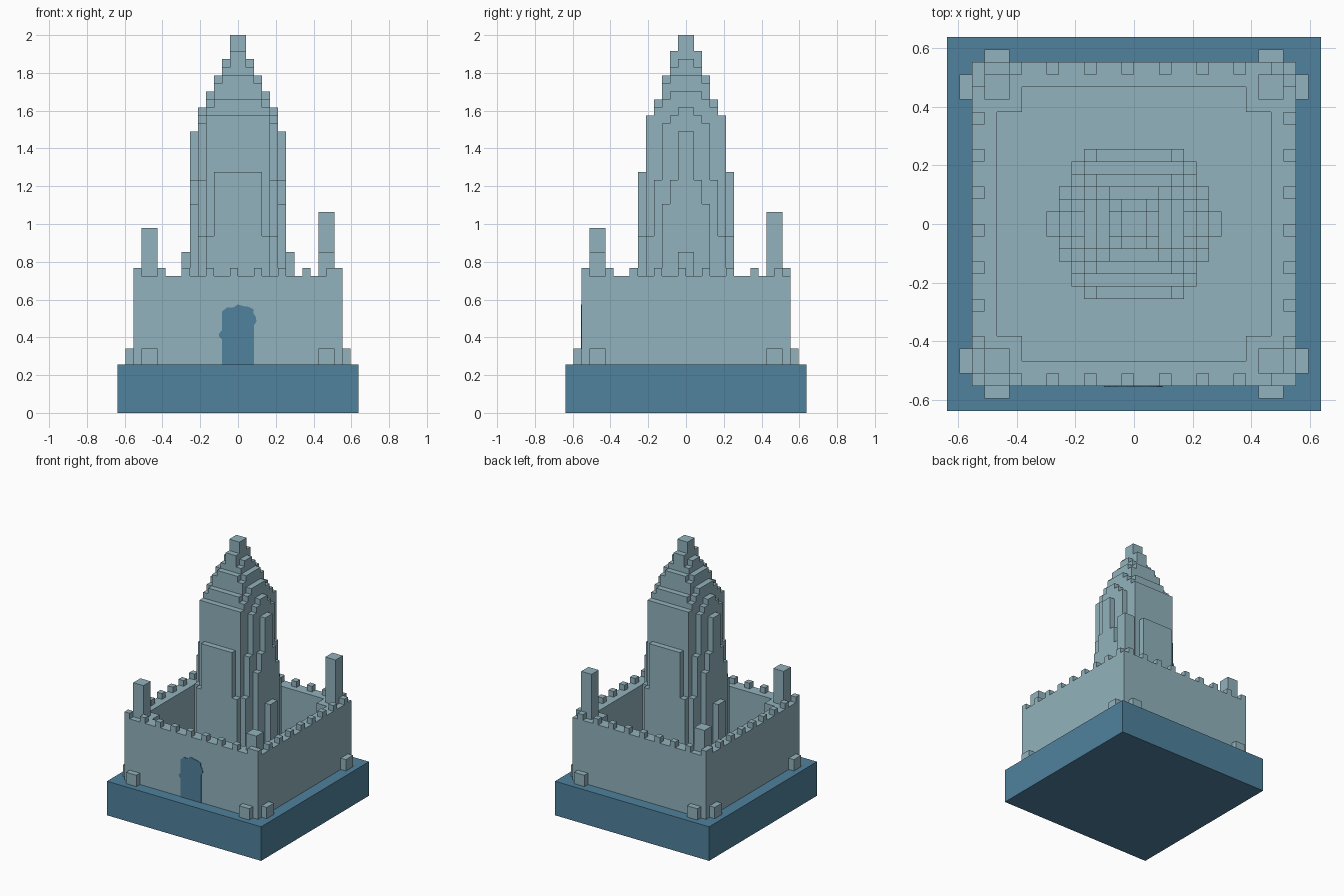
import bpy, bmesh, math

if "Cube" in bpy.data.objects:
    bpy.data.objects.remove(bpy.data.objects["Cube"])

U = 2 / 47  # one block


def material(name, rgb):
    m = bpy.data.materials.new(name)
    m.use_nodes = True
    m.diffuse_color = (*rgb, 1)
    m.node_tree.nodes["Principled BSDF"].inputs["Base Color"].default_value = (*rgb, 1)
    return m


stone = material("pale stone", (0.29, 0.45, 0.51))
blue = material("deep blue", (0.08, 0.22, 0.34))


def finish(name, bm, mat):
    me = bpy.data.meshes.new(name)
    bm.to_mesh(me)
    bm.free()
    me.materials.append(mat)
    ob = bpy.data.objects.new(name, me)
    bpy.context.collection.objects.link(ob)
    return ob


def boxes(name, spans, mat):
    """One object from boxes given as (x0, x1, y0, y1, z0, z1) in blocks."""
    bm = bmesh.new()
    for x0, x1, y0, y1, z0, z1 in spans:
        for v in bmesh.ops.create_cube(bm, size=1)["verts"]:
            v.co.x = U * (x1 if v.co.x > 0 else x0)
            v.co.y = U * (y1 if v.co.y > 0 else y0)
            v.co.z = U * (z1 if v.co.z > 0 else z0)
    return finish(name, bm, mat)


def sided(a, b, s):
    """Span from a to b, mirrored when s is negative."""
    return (a, b) if s > 0 else (-b, -a)


GROUND, WALL, OUT, IN = 6, 17, 13, 11
corners = [(sx, sy) for sx in (-1, 1) for sy in (-1, 1)]

# Base and courtyard floor
boxes("base", [(-15, 15, -15, 15, 0, GROUND)], blue)
boxes("courtyard_floor", [(-IN, IN, -IN, IN, GROUND, GROUND + 0.1)], stone)

# Curtain walls
walls = []
for s in (-1, 1):
    walls.append((-OUT, OUT, *sided(IN, OUT, s), GROUND, WALL))
    walls.append((*sided(IN, OUT, s), -IN, IN, GROUND, WALL))
boxes("curtain_walls", walls, stone)

# Corner thickening, turret posts of differing height, and feet
boxes("corner_piers",
      [(*sided(9, 11, sx), *sided(9, 11, sy), GROUND, WALL) for sx, sy in corners], stone)
heights = {(-1, -1): 23, (1, 1): 25, (1, -1): 20, (-1, 1): 21}
boxes("corner_posts",
      [(*sided(10, 12, sx), *sided(10, 12, sy), WALL, h) for (sx, sy), h in heights.items()], stone)
feet = []
for sx, sy in corners:
    feet.append((*sided(10, 12, sx), *sided(OUT, 14, sy), GROUND, 8))
    feet.append((*sided(OUT, 14, sx), *sided(10, 12, sy), GROUND, 8))
boxes("corner_feet", feet, stone)

# Battlements
merlons = set()
for i in range(-OUT, OUT - 1, 3):
    for edge in (-OUT, OUT - 1):
        merlons |= {(i, edge), (edge, i)}
boxes("battlements",
      [(x, x + 1, y, y + 1, WALL, WALL + 1) for x, y in sorted(merlons)], stone)

# Stepped central tower: nested blocks of half width, half depth, top
tiers = [(1, 1, 47), (1, 2, 45), (2, 1, 44), (2, 2, 43), (2, 3, 42), (3, 2, 42),
         (3, 3, 41), (4, 2, 40), (4, 3, 39), (3, 4, 39), (4, 4, 38), (5, 1, 38),
         (5, 2, 37), (4, 5, 37), (5, 3, 36), (5, 4, 29), (5, 5, 22), (3, 6, 30),
         (4, 6, 22), (6, 1, 35), (6, 2, 29), (6, 3, 26), (7, 1, 20)]
boxes("tower", [(-a, a, -b, b, GROUND, top) for a, b, top in tiers], stone)

# Painted doorway with an uneven arched outline
outline = [(-2, 6), (2, 6), (2, 10.9), (2.3, 11.4), (2.2, 12), (1.9, 12.4), (1.9, 12.9),
           (1.3, 13.2), (0.6, 13.3), (0, 13.5), (-0.6, 13.1), (-1.4, 13.1), (-2, 12.6),
           (-2, 10.3), (-2.4, 9.8), (-2.3, 9.4), (-2, 9.2)]
bm = bmesh.new()
face = bm.faces.new([bm.verts.new((x * U, -OUT * U - 0.004, z * U)) for x, z in outline])
side = bmesh.ops.extrude_face_region(bm, geom=[face])["geom"]
for v in side:
    if isinstance(v, bmesh.types.BMVert):
        v.co.y += 0.006
bmesh.ops.recalc_face_normals(bm, faces=bm.faces)
finish("doorway", bm, blue)
